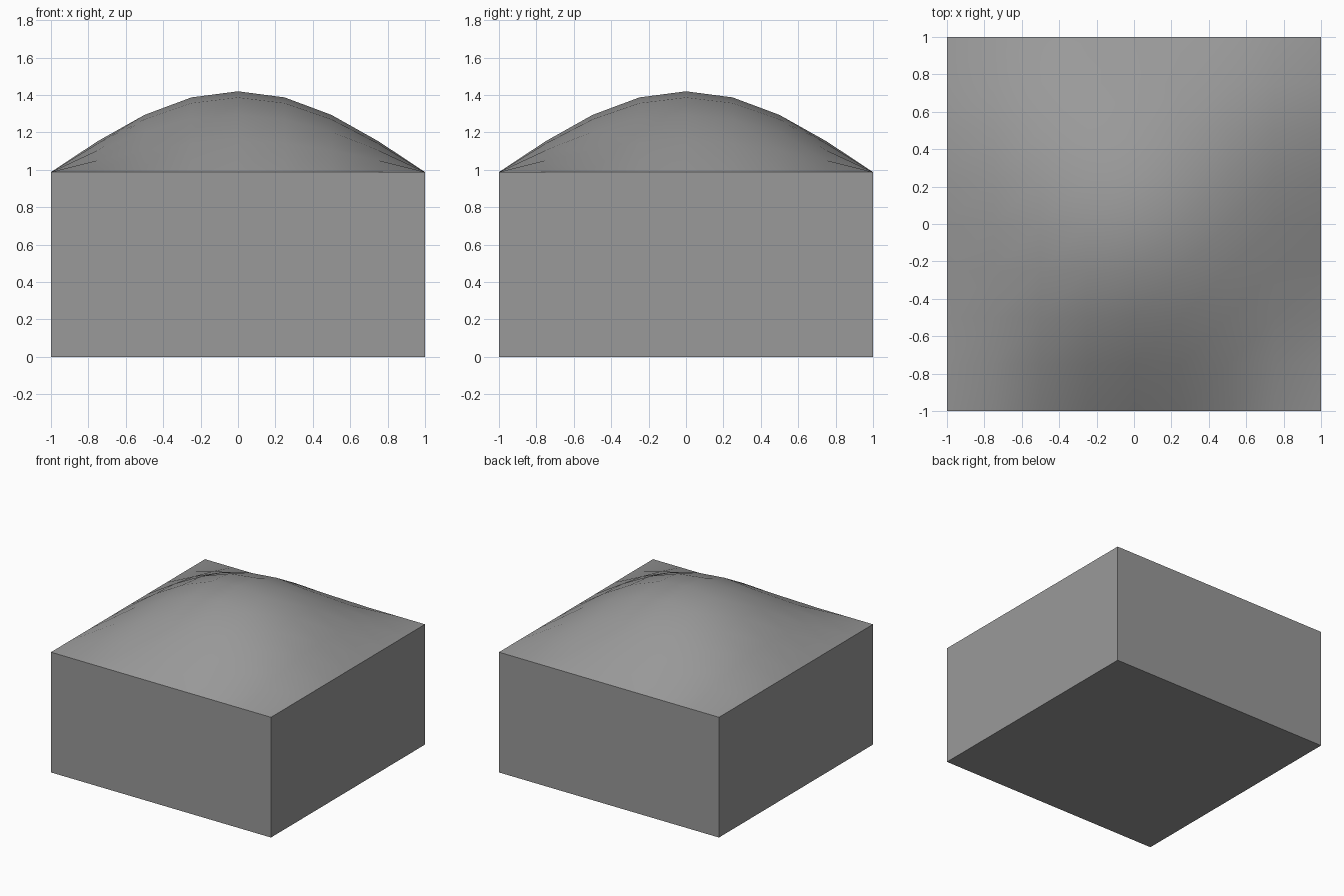
import bpy, bmesh
from math import cos, pi, radians

if "Cube" in bpy.data.objects:
    bpy.data.objects.remove(bpy.data.objects["Cube"])

BASE_H = 0.988  # height of the straight walls
RISE = 0.432    # height of the dome above the walls
N = 8           # dome segments per side

# Domed block: a grid raised by a cosine bulge over straight walls
bm = bmesh.new()
bmesh.ops.create_grid(bm, x_segments=N, y_segments=N, size=1)
rim = [e for e in bm.edges if e.is_boundary]

# Walls: extrude the rim down to the ground, then close the bottom
ext = bmesh.ops.extrude_edge_only(bm, edges=rim)["geom"]
low = {g for g in ext if isinstance(g, bmesh.types.BMVert)}
for v in bm.verts:
    v.co.z = 0 if v in low else BASE_H + RISE * cos(pi * v.co.x / 2) * cos(pi * v.co.y / 2)
bmesh.ops.contextual_create(bm, geom=[e for e in bm.edges if e.is_boundary])
bmesh.ops.recalc_face_normals(bm, faces=bm.faces[:])

mesh = bpy.data.meshes.new("domed_block")
bm.to_mesh(mesh)
bm.free()
block = bpy.data.objects.new("domed_block", mesh)
bpy.context.collection.objects.link(block)

# Dark grey finish
grey = bpy.data.materials.new("dark_grey")
grey.diffuse_color = (0.32, 0.32, 0.32, 1)
grey.use_nodes = True
grey.node_tree.nodes["Principled BSDF"].inputs["Base Color"].default_value = grey.diffuse_color
mesh.materials.append(grey)

# Smooth dome, sharp wall edges
bpy.context.view_layer.objects.active = block
block.select_set(True)
bpy.ops.object.shade_smooth_by_angle(angle=radians(30))
